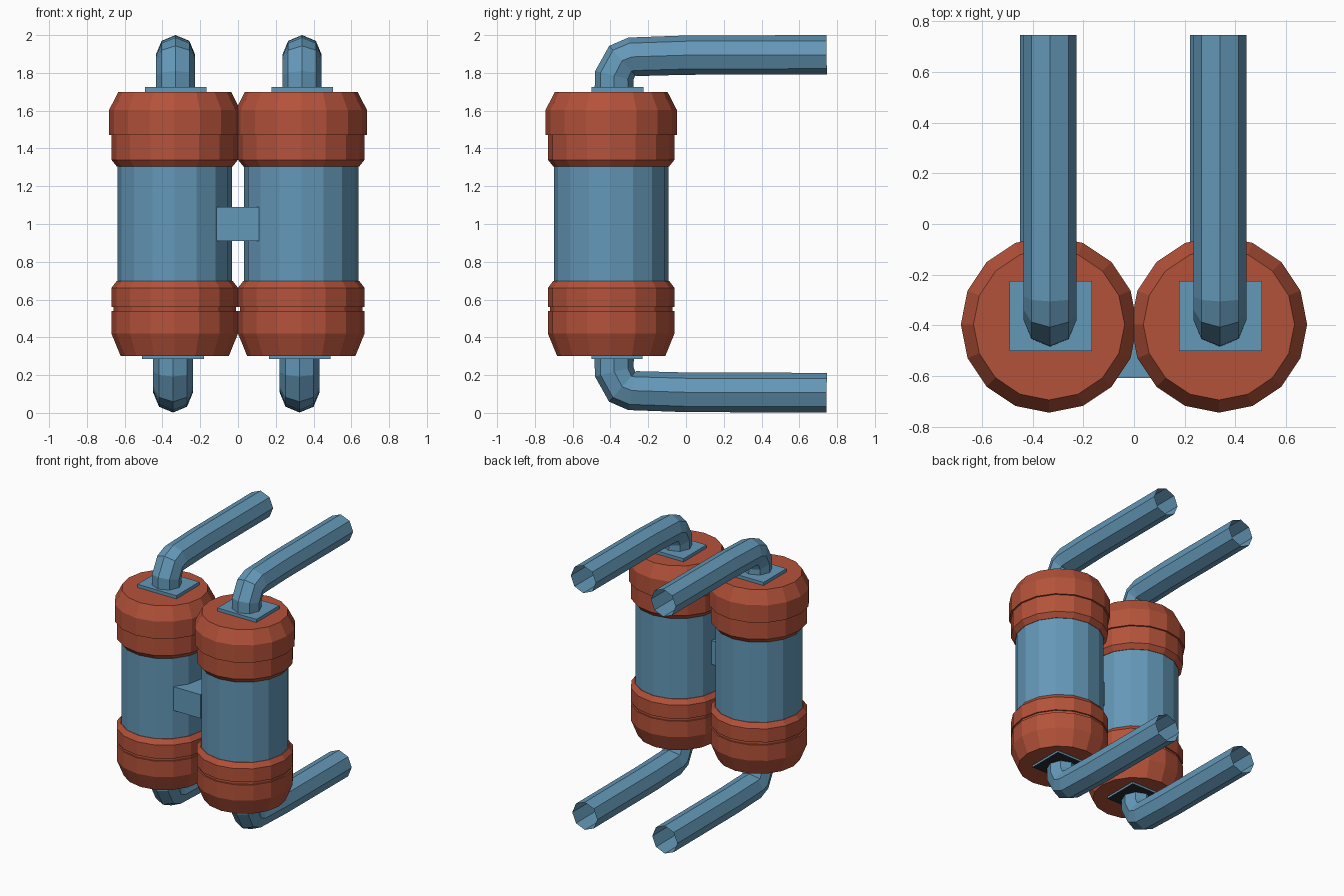
import bpy, bmesh, math
from mathutils import Vector

if "Cube" in bpy.data.objects:
    bpy.data.objects.remove(bpy.data.objects["Cube"])

def material(name, rgb):
    m = bpy.data.materials.new(name)
    m.diffuse_color = (*rgb, 1)
    m.use_nodes = True
    m.node_tree.nodes["Principled BSDF"].inputs["Base Color"].default_value = m.diffuse_color
    return m

BLUE = material("steel blue", (0.127, 0.314, 0.479))
RED = material("rust red", (0.456, 0.084, 0.042))
DARK = material("dark underside", (0.02, 0.025, 0.03))

def finish(name, bm, *mats):
    bmesh.ops.recalc_face_normals(bm, faces=bm.faces)
    me = bpy.data.meshes.new(name)
    bm.to_mesh(me)
    bm.free()
    for m in mats:
        me.materials.append(m)
    ob = bpy.data.objects.new(name, me)
    bpy.context.collection.objects.link(ob)
    return ob

def bridge(bm, rings):
    for a, b in zip(rings, rings[1:]):
        n = len(a)
        for i in range(n):
            j = (i + 1) % n
            bm.faces.new((a[i], a[j], b[j], b[i]))

def lathe(name, cx, cy, profile, mat, sides=16):
    """Closed turned solid from (radius, height) pairs."""
    bm = bmesh.new()
    rings = [[bm.verts.new((cx + r * math.cos(2 * math.pi * i / sides),
                            cy + r * math.sin(2 * math.pi * i / sides), z))
              for i in range(sides)] for r, z in profile]
    bridge(bm, rings)
    bm.faces.new(rings[0])
    bm.faces.new(rings[-1])
    return finish(name, bm, mat)

def box(name, lo, hi, *mats):
    bm = bmesh.new()
    bmesh.ops.create_cube(bm, size=1)
    for v in bm.verts:
        v.co = [(a + b) / 2 + c * (b - a) for a, b, c in zip(lo, hi, v.co)]
    ob = finish(name, bm, *mats)
    if len(mats) > 1:  # underside gets the second colour
        for p in ob.data.polygons:
            p.material_index = int(p.normal.z < -0.5)
    return ob

def pipe(name, cx, path, r, sides=8):
    """Open octagonal tube swept along a (y, z) path."""
    bm = bmesh.new()
    pts = [Vector((0, y, z)) for y, z in path]
    rings = []
    for k, p in enumerate(pts):
        d_in = (p - pts[k - 1]).normalized() if k else Vector()
        d_out = (pts[k + 1] - p).normalized() if k < len(pts) - 1 else Vector()
        t = (d_in + d_out).normalized()
        n = Vector((0, -t.z, t.y))
        rings.append([bm.verts.new(p + Vector((cx, 0, 0))
                      + Vector((1, 0, 0)) * r * math.cos(2 * math.pi * i / sides)
                      + n * r * math.sin(2 * math.pi * i / sides))
                      for i in range(sides)])
    bridge(bm, rings)
    return finish(name, bm, BLUE)

CY = -0.396
TOP_CAP = [(0.307, 1.305), (0.335, 1.34), (0.335, 1.472), (0.348, 1.472),
           (0.348, 1.603), (0.298, 1.70)]
BOTTOM_CAP = [(0.286, 0.30), (0.335, 0.42), (0.335, 0.54), (0.325, 0.54),
              (0.325, 0.56), (0.335, 0.56), (0.335, 0.662), (0.308, 0.697)]
PIPE_PATH = [(-0.38, 1.70), (-0.38, 1.785), (-0.338, 1.865), (-0.285, 1.885),
             (0.0, 1.894), (0.745, 1.896)]

for side, s in (("left", -1), ("right", 1)):
    x = s * 0.335
    # tank body and its end caps
    lathe(side + "_tank_body", x, CY, [(0.304, 0.66), (0.304, 1.34)], BLUE)
    lathe(side + "_top_cap", x, CY, TOP_CAP, RED)
    lathe(side + "_bottom_cap", x, CY, BOTTOM_CAP, RED)
    # square pipe flanges
    xt, xb = x + 0.006, x - 0.009
    box(side + "_top_flange", (xt - 0.163, -0.50, 1.69), (xt + 0.163, -0.225, 1.724), BLUE)
    box(side + "_bottom_flange", (xb - 0.163, -0.50, 0.285), (xb + 0.163, -0.23, 0.31),
        BLUE, DARK)
    # bent pipes leading to the back
    pipe(side + "_top_pipe", xt - 0.002, PIPE_PATH, 0.104)
    pipe(side + "_bottom_pipe", xb, [(y, 2.003 - z) for y, z in PIPE_PATH], 0.105)

# block joining the two tanks
box("connecting_block", (-0.114, -0.607, 0.91), (0.112, -0.36, 1.09), BLUE)
